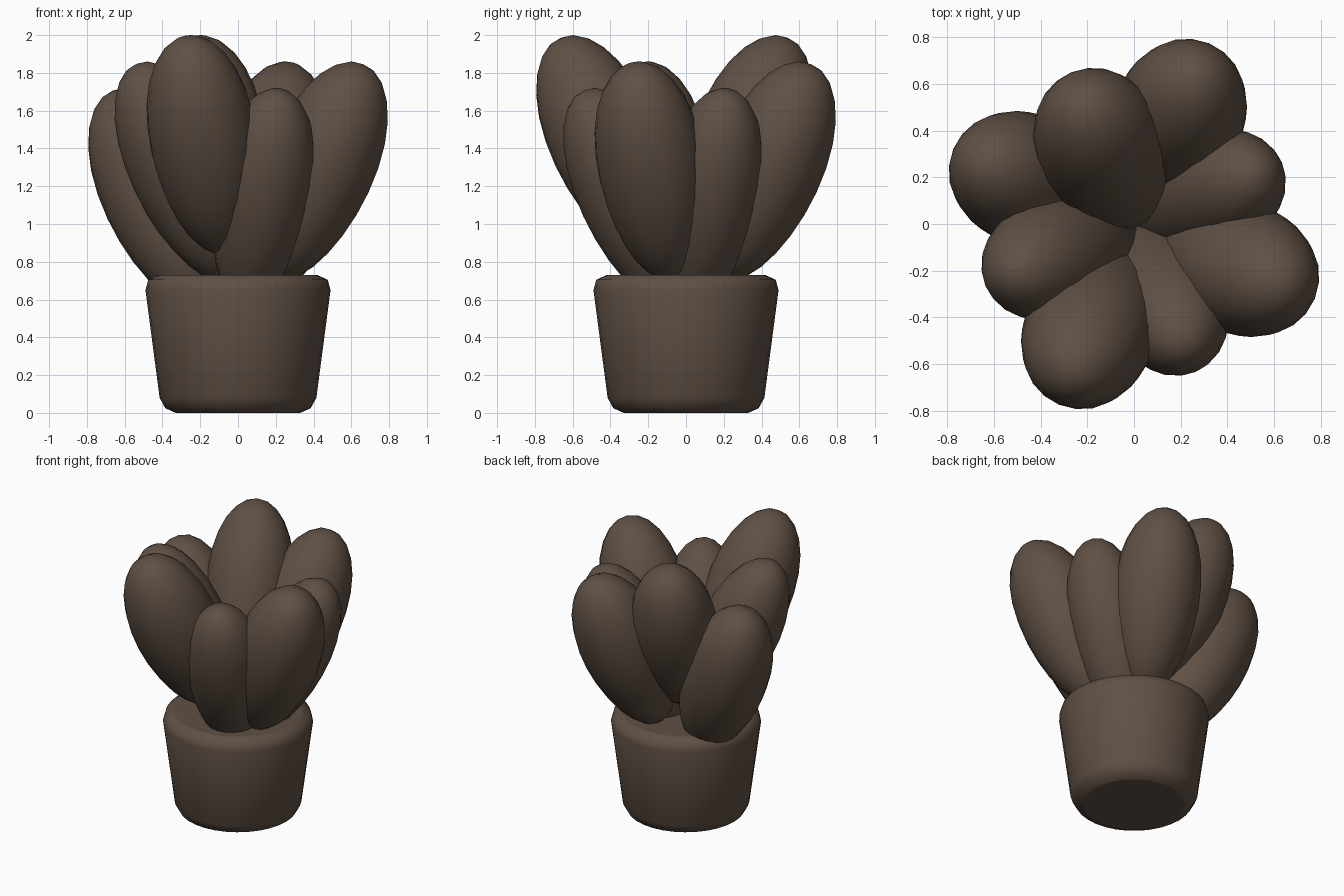
import bpy
import bmesh
from math import radians, cos, sin, pi
from mathutils import Matrix, Vector

cube = bpy.data.objects.get("Cube")
if cube:
    bpy.data.objects.remove(cube, do_unlink=True)

brown = bpy.data.materials.new("dark_brown")
brown.use_nodes = True
COLOUR = (0.115, 0.08, 0.058, 1)
brown.diffuse_color = COLOUR
brown.node_tree.nodes["Principled BSDF"].inputs["Base Color"].default_value = COLOUR


def add_object(name, bm):
    for face in bm.faces:
        face.smooth = True
    mesh = bpy.data.meshes.new(name)
    bm.to_mesh(mesh)
    bm.free()
    mesh.materials.append(brown)
    obj = bpy.data.objects.new(name, mesh)
    bpy.context.scene.collection.objects.link(obj)
    return obj


# Pot: tapered solid with rounded top and bottom edges
def make_pot(sides=32):
    profile = [(0.33, 0), (0.385, 0.025), (0.415, 0.08),
               (0.49, 0.65), (0.475, 0.705), (0.42, 0.73)]
    bm = bmesh.new()
    rings = [[bm.verts.new((r * cos(2 * pi * i / sides), r * sin(2 * pi * i / sides), z))
              for i in range(sides)] for r, z in profile]
    for low, high in zip(rings, rings[1:]):
        for i in range(sides):
            j = (i + 1) % sides
            bm.faces.new((low[i], low[j], high[j], high[i]))
    caps = [bm.faces.new(rings[0][::-1]), bm.faces.new(rings[-1])]
    pot = add_object("pot", bm)
    for cap in (-2, -1):
        pot.data.polygons[cap].use_smooth = False


# Leaf: egg shape, slimmer at the foot, leaning outward
def make_leaf(name, azimuth, reach, top, width, tilt):
    half_length = 0.62
    bm = bmesh.new()
    bmesh.ops.create_uvsphere(bm, u_segments=20, v_segments=14, radius=1)
    for v in bm.verts:
        w = width * (1 + 0.1 * v.co.z)
        v.co = Vector((v.co.x * w, v.co.y * w, v.co.z * half_length))
    lean = Matrix.Rotation(radians(azimuth), 4, 'Z') @ Matrix.Rotation(radians(tilt), 4, 'Y')
    bm.transform(lean)
    peak = max(v.co.z for v in bm.verts)
    a = radians(azimuth)
    bm.transform(Matrix.Translation((reach * cos(a), reach * sin(a), top - peak)))
    add_object(name, bm)


make_pot()

TALL, MIDDLE, SHORT = 2.0, 1.86, 1.72
OUTER, INNER = 0.465, 0.33
leaves = [
    ("right_front_leaf", -112.5, OUTER, TALL, 0.285),
    ("front_short_leaf", -67.5, INNER, SHORT, 0.26),
    ("left_front_leaf", -22.5, OUTER, MIDDLE, 0.285),
    ("left_short_leaf", 22.5, INNER, SHORT, 0.26),
    ("left_back_leaf", 67.5, OUTER, MIDDLE, 0.285),
    ("back_tall_leaf", 112.5, INNER, TALL, 0.285),
    ("right_back_leaf", 157.5, OUTER, SHORT, 0.285),
    ("right_middle_leaf", 202.5, INNER, MIDDLE, 0.265),
]
for name, azimuth, reach, top, width in leaves:
    make_leaf(name, azimuth, reach, top, width, 24)
